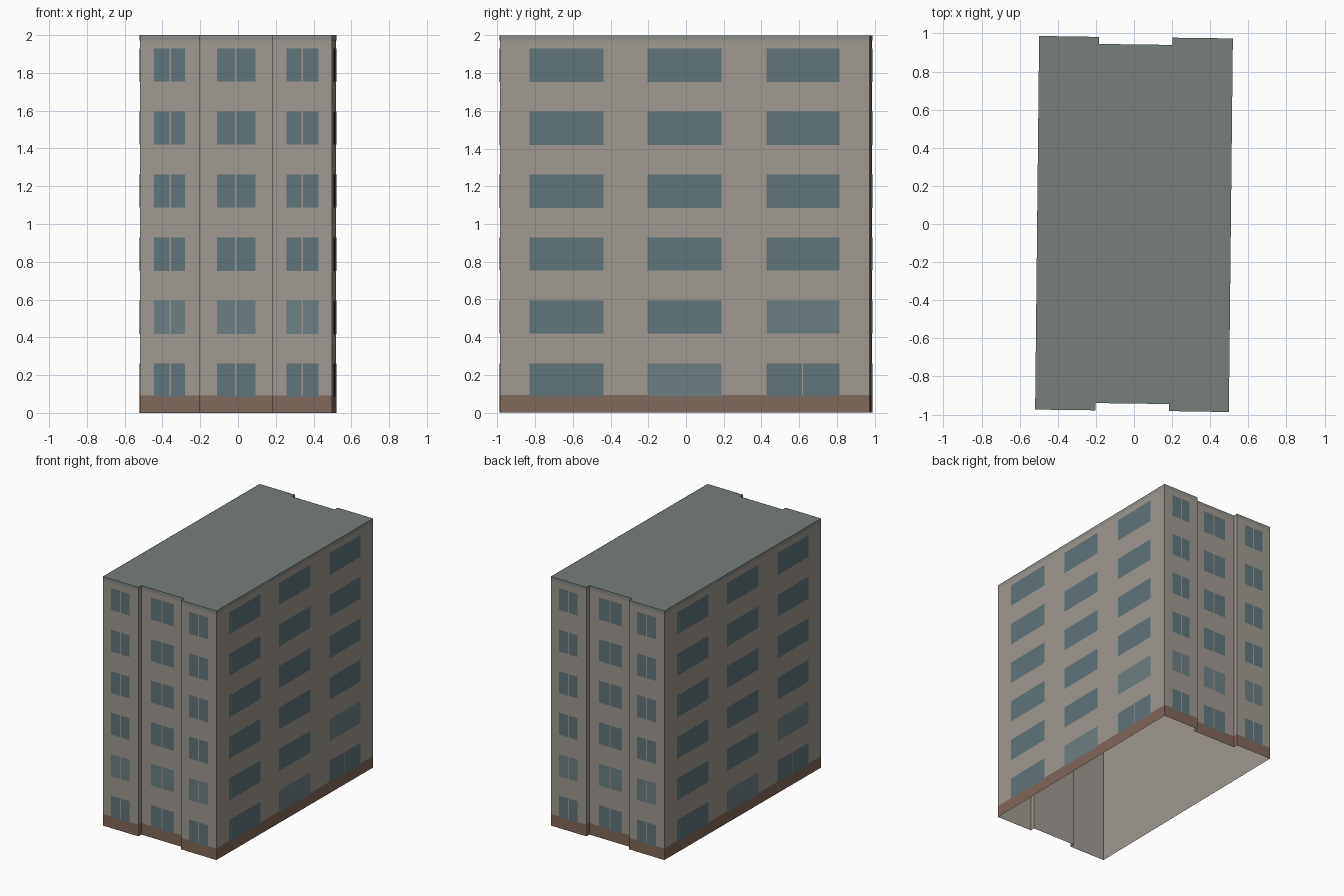
import bpy
from mathutils import Vector

if "Cube" in bpy.data.objects:
    bpy.data.objects.remove(bpy.data.objects["Cube"])

HEIGHT = 2.0
ROW_STEP, SILL, WIN_H = 0.3337, 0.085, 0.176


def material(name, rgb):
    m = bpy.data.materials.new(name)
    m.diffuse_color = (*rgb, 1)
    m.use_nodes = True
    m.node_tree.nodes["Principled BSDF"].inputs["Base Color"].default_value = m.diffuse_color
    return m


def make_object(name, verts, faces, mat):
    me = bpy.data.meshes.new(name)
    me.from_pydata(verts, [], faces)
    me.materials.append(mat)
    me.update()
    ob = bpy.data.objects.new(name, me)
    bpy.context.collection.objects.link(ob)
    return ob


def panel(a, b, t0, t1, z0, z1, offset):
    """Upright quad on wall a-b, between fractions t0 and t1, pushed outwards."""
    d = (b - a).normalized()
    out = Vector((d.y, -d.x)) * offset
    p, q = a.lerp(b, t0) + out, a.lerp(b, t1) + out
    return [(p.x, p.y, z0), (q.x, q.y, z0), (q.x, q.y, z1), (p.x, p.y, z1)]


def make_panels(name, quads, mat):
    verts = [v for quad in quads for v in quad]
    faces = [tuple(range(4 * i, 4 * i + 4)) for i in range(len(quads))]
    return make_object(name, verts, faces, mat)


wall_mat = material("wall", (0.342, 0.314, 0.279))
brick_mat = material("brick", (0.216, 0.138, 0.107))
roof_mat = material("roof", (0.184, 0.209, 0.198))
trim_mat = material("trim", (0.262, 0.270, 0.250))
glass_mat = material("glass", (0.120, 0.175, 0.195))
pale_mat = material("pale_glass", (0.153, 0.212, 0.223))

# Footprint: front half, then the same half turned by 180 degrees
half = [Vector(p) for p in ((-0.519, -0.974), (-0.202, -0.978), (-0.202, -0.940),
                            (0.183, -0.945), (0.183, -0.982), (0.498, -0.987))]
outline = half + [-p for p in half]
n = len(outline)
segments = [(outline[i], outline[(i + 1) % n]) for i in range(n)]

# Outer walls, open underneath
ring = [(p.x, p.y, z) for z in (0, HEIGHT) for p in outline]
make_object("walls", ring,
            [(i, (i + 1) % n, n + (i + 1) % n, n + i) for i in range(n)], wall_mat)

# Flat roof
make_object("roof", ring[n:], [tuple(range(n))], roof_mat)

# Brick base and roof edge strips
make_panels("brick_base", [panel(a, b, 0, 1, 0, 0.093, 0.0015) for a, b in segments], brick_mat)
make_panels("roof_edge", [panel(a, b, 0, 1, 1.972, HEIGHT, 0.0015) for a, b in segments], trim_mat)

# Windows: (wall index, axis, spans along that axis)
front_bays = [(0, 0, ((-0.445, -0.363), (-0.355, -0.280))),
              (2, 0, ((-0.111, -0.016), (-0.007, 0.093))),
              (4, 0, ((0.257, 0.336), (0.344, 0.426)))]
side_spans = ((-0.830, -0.438), (-0.204, 0.188), (0.427, 0.814))
split_spans = side_spans[:2] + ((0.427, 0.615), (0.621, 0.814))

clear, pale = [], []
for row in range(6):
    z0 = SILL + row * ROW_STEP
    side = (5, 1, split_spans if row == 0 else side_spans)
    for wall, axis, spans in front_bays + [side]:
        a, b = segments[wall]
        for k, span in enumerate(spans):
            t0, t1 = ((s - a[axis]) / (b[axis] - a[axis]) for s in span)
            is_pale = (row == 1 and (axis == 0 or k == 2)) or (row == 0 and axis == 1 and k == 1)
            quad = panel(a, b, t0, t1, z0, z0 + WIN_H, 0.003)
            turned = [(-x, -y, z) for x, y, z in quad]
            (pale if is_pale else clear).extend((quad, turned))

make_panels("windows", clear, glass_mat)
make_panels("pale_windows", pale, pale_mat)
